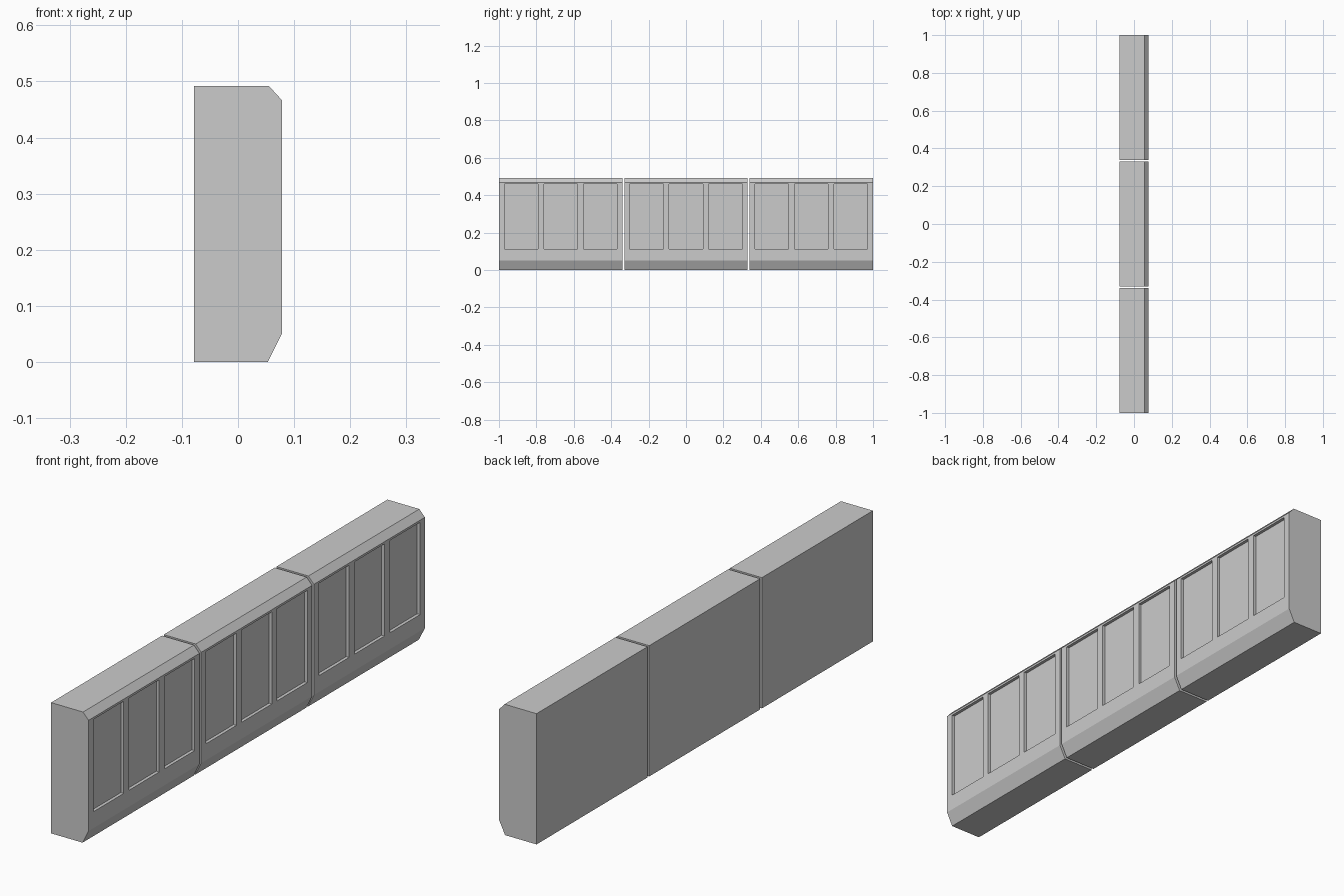
import bpy, bmesh
from mathutils import Vector

if "Cube" in bpy.data.objects:
    bpy.data.objects.remove(bpy.data.objects["Cube"])

LENGTH, PITCH = 0.66, 0.67
FRONT = 0.078
PROFILE = [(-0.078, 0), (0.053, 0), (FRONT, 0.05), (FRONT, 0.467), (0.055, 0.492), (-0.078, 0.492)]
PANEL_W, PANEL_PITCH, PANEL_Z = 0.18, 0.211, (0.112, 0.459)
DEPTH = 0.012


def front_faces(bm):
    return [f for f in bm.faces
            if all(abs(v.co.x - FRONT) < 1e-5 for v in f.verts)]


def cut_front(bm, co, no):
    faces = front_faces(bm)
    edges = {e for f in faces for e in f.edges}
    verts = {v for f in faces for v in f.verts}
    bmesh.ops.bisect_plane(bm, geom=list(verts) + list(edges) + faces,
                           dist=1e-6, plane_co=co, plane_no=no)


def wall_block(name, y):
    bm = bmesh.new()
    # Chamfered cross-section extruded along y
    base = bm.faces.new([bm.verts.new((x, -LENGTH / 2, z)) for x, z in PROFILE])
    ext = bmesh.ops.extrude_face_region(bm, geom=[base])
    new_verts = [g for g in ext["geom"] if isinstance(g, bmesh.types.BMVert)]
    bmesh.ops.translate(bm, verts=new_verts, vec=(0, LENGTH, 0))
    bmesh.ops.recalc_face_normals(bm, faces=bm.faces[:])

    # Grid lines for the three recessed panels
    centres = [i * PANEL_PITCH for i in (-1, 0, 1)]
    for z in PANEL_Z:
        cut_front(bm, Vector((0, 0, z)), Vector((0, 0, 1)))
    for c in centres:
        for side in (-0.5, 0.5):
            cut_front(bm, Vector((0, c + side * PANEL_W, 0)), Vector((0, 1, 0)))

    # Push the panels inwards
    panels = []
    for f in front_faces(bm):
        m = f.calc_center_median()
        if PANEL_Z[0] < m.z < PANEL_Z[1] and any(abs(m.y - c) < PANEL_W / 4 for c in centres):
            panels.append(f)
    out = bmesh.ops.extrude_discrete_faces(bm, faces=panels)
    for f in out["faces"]:
        bmesh.ops.translate(bm, verts=f.verts[:], vec=(-DEPTH, 0, 0))
    bmesh.ops.recalc_face_normals(bm, faces=bm.faces[:])

    mesh = bpy.data.meshes.new(name)
    bm.to_mesh(mesh)
    bm.free()
    obj = bpy.data.objects.new(name, mesh)
    obj.location.y = y
    bpy.context.collection.objects.link(obj)


# Three blocks in a row, separated by narrow gaps
for label, i in (("front", -1), ("middle", 0), ("back", 1)):
    wall_block(f"wall_block_{label}", i * PITCH)
